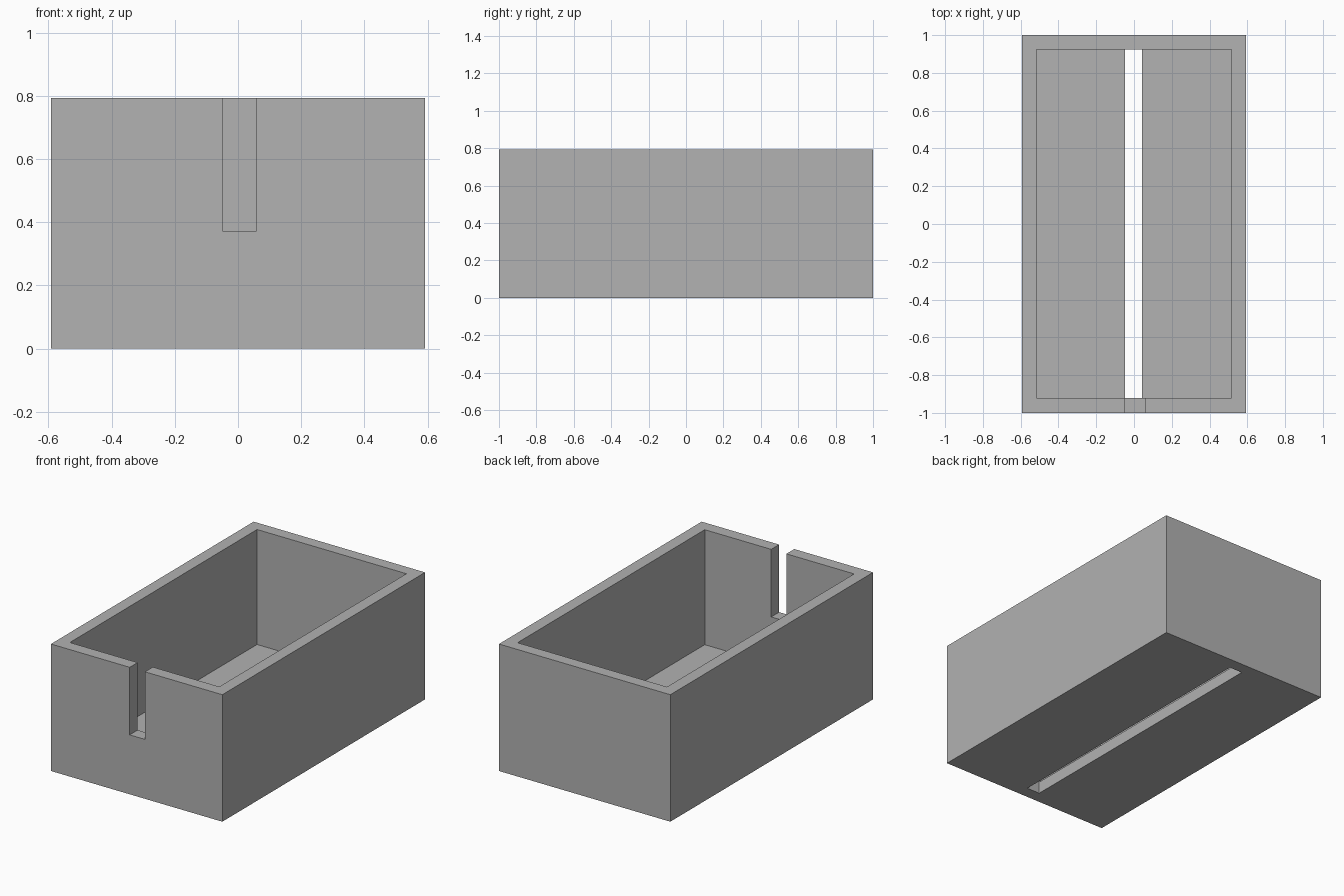
import bpy

# Remove the default cube
default = bpy.data.objects.get("Cube")
if default:
    bpy.data.objects.remove(default, do_unlink=True)

# Single plain grey material
grey = bpy.data.materials.new("plain_grey")
grey.use_nodes = True
colour = (0.445, 0.445, 0.445, 1)
grey.diffuse_color = colour
grey.node_tree.nodes["Principled BSDF"].inputs["Base Color"].default_value = colour

WIDTH, LENGTH, HEIGHT = 1.184, 2.0, 0.793
FLOOR = 0.075
INNER_X = 0.516
INNER_FRONT, INNER_BACK = -0.922, 0.925
SLOT_LEFT, SLOT_RIGHT = -0.048, 0.042
NOTCH_RIGHT, NOTCH_BOTTOM = 0.057, 0.371
OVER = 0.1  # overshoot so the cuts pass cleanly through


def block(name, low, high):
    """Box spanning two opposite corners."""
    centre = [(a + b) / 2 for a, b in zip(low, high)]
    bpy.ops.mesh.primitive_cube_add(size=1, location=centre)
    obj = bpy.context.object
    obj.name = obj.data.name = name
    obj.scale = [b - a for a, b in zip(low, high)]
    bpy.ops.object.transform_apply(location=True, rotation=False, scale=True)
    obj.data.materials.append(grey)
    return obj


def cut(target, cutter):
    """Subtract the cutter, then discard it."""
    cutter.hide_render = True
    mod = target.modifiers.new(cutter.name, "BOOLEAN")
    mod.operation, mod.solver, mod.object = "DIFFERENCE", "EXACT", cutter
    bpy.context.view_layer.objects.active = target
    bpy.ops.object.modifier_apply(modifier=mod.name)
    bpy.data.objects.remove(cutter, do_unlink=True)


# Outer body
box = block("open_box", (-WIDTH / 2, -LENGTH / 2, 0), (WIDTH / 2, LENGTH / 2, HEIGHT))

# Open cavity, leaving the walls and floor
cut(box, block("cavity", (-INNER_X, INNER_FRONT, FLOOR),
               (INNER_X, INNER_BACK, HEIGHT + OVER)))

# Long slot through the floor
cut(box, block("floor_slot", (SLOT_LEFT, INNER_FRONT, -OVER),
               (SLOT_RIGHT, INNER_BACK, FLOOR + OVER)))

# Notch down from the rim of the front wall
cut(box, block("front_notch", (SLOT_LEFT, -LENGTH / 2 - OVER, NOTCH_BOTTOM),
               (NOTCH_RIGHT, INNER_FRONT + OVER, HEIGHT + OVER)))
